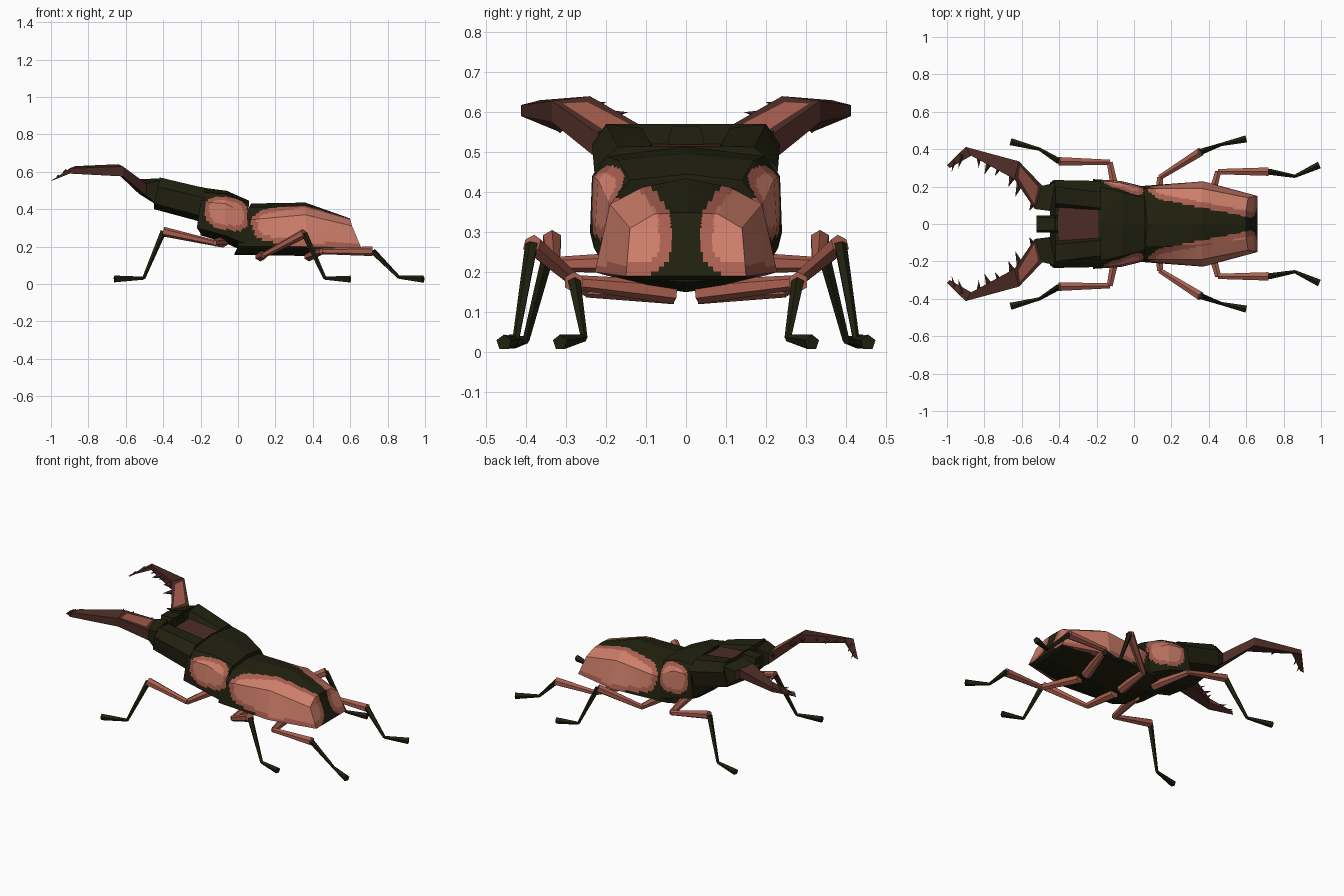
import bpy, bmesh, math
from mathutils import Vector as V

if "Cube" in bpy.data.objects:
    bpy.data.objects.remove(bpy.data.objects["Cube"])


def mat(name, col):
    m = bpy.data.materials.new(name)
    m.diffuse_color = (*col, 1)
    m.use_nodes = True
    m.node_tree.nodes["Principled BSDF"].inputs["Base Color"].default_value = m.diffuse_color
    return m


MATS = [mat("black_olive", (0.015, 0.015, 0.005)),
        mat("terracotta", (0.40, 0.115, 0.08)),
        mat("salmon", (0.62, 0.21, 0.145)),
        mat("dark_brown", (0.075, 0.025, 0.019))]
DARK, TERRA, SALMON, BROWN = range(4)


def finish(name, bm, mirror=True):
    """Turn a bmesh into an object, mirrored left to right across y = 0."""
    me = bpy.data.meshes.new(name)
    bm.to_mesh(me)
    bm.free()
    for m in MATS:
        me.materials.append(m)
    ob = bpy.data.objects.new(name, me)
    bpy.context.collection.objects.link(ob)
    if mirror:
        md = ob.modifiers.new("Mirror", 'MIRROR')
        md.use_axis = (False, True, False)
    return ob


def half_shell(name, sections, paint, nu=1, nv=1):
    """Loft half sections (top centre to bottom centre), close the ends on the
    centre plane, and paint the fine faces by a rule."""
    secs = [[V(p) for p in s] for s in sections]
    flat = lambda s: [V((p.x, 0, p.z)) for p in s]
    secs = [flat(secs[0])] + secs + [flat(secs[-1])]

    def fine(s):
        out = [a.lerp(b, k / nv) for a, b in zip(s, s[1:]) for k in range(nv)]
        return out + [s[-1]]
    secs = [fine(s) for s in secs]
    rows = []
    for s, t in zip(secs, secs[1:]):
        rows += [[a.lerp(b, k / nu) for a, b in zip(s, t)] for k in range(nu)]
    rows.append(secs[-1])
    bm = bmesh.new()
    grid = [[bm.verts.new(p) for p in r] for r in rows]
    for r, q in zip(grid, grid[1:]):
        for i in range(len(r) - 1):
            bm.faces.new((r[i], q[i], q[i + 1], r[i + 1]))
    bmesh.ops.remove_doubles(bm, verts=bm.verts, dist=1e-5)
    bmesh.ops.dissolve_degenerate(bm, edges=bm.edges, dist=1e-5)
    bm.normal_update()
    mid = sum((v.co for v in bm.verts), V()) / len(bm.verts)
    mid.y = 0
    if sum(f.calc_area() * f.normal.dot(f.calc_center_median() - mid) for f in bm.faces) < 0:
        bmesh.ops.reverse_faces(bm, faces=bm.faces)
    for f in bm.faces:
        f.material_index = paint(f.calc_center_median(), f.normal)
    return finish(name, bm)


def patch(dists, r, ring):
    """Rounded patch: dark outside, terracotta rim, salmon inside."""
    m = r - math.sqrt(sum(max(0, r - d) ** 2 for d in dists))
    return DARK if m < 0 else TERRA if m < ring else SALMON


# Abdomen with wing-case patches
def paint_abdomen(c, n):
    seam = 0.14 - 0.2 * (c.x - 0.1)
    low = max(0.19, 0.235 - 0.15 * (c.x - 0.1))
    return patch((c.y - max(0.03, seam), c.z - low, c.x - 0.06), 0.09, 0.03)


half_shell("abdomen", [
    [(.07, 0, .43), (.06, .12, .41), (.03, .19, .34), (0, .2, .2), (-.02, .1, .16), (-.02, 0, .155)],
    [(.36, 0, .435), (.36, .11, .412), (.36, .19, .37), (.37, .228, .2), (.36, .1, .165), (.36, 0, .15)],
    [(.6, 0, .35), (.6, .08, .345), (.61, .14, .31), (.66, .15, .19), (.64, .08, .18), (.64, 0, .175)],
], paint_abdomen, 24, 10)


# Thorax shield with side patches
def paint_thorax(c, n):
    low = 0.29 - 0.15 * (c.x + 0.06)
    return patch((c.y - 0.14 + 0.25 * c.x, c.z - low, c.x + 0.185, 0.06 - c.x, 0.485 - c.z), 0.08, 0.025)


half_shell("thorax", [
    [(-.19, 0, .515), (-.19, .2, .49), (-.2, .235, .44), (-.22, .24, .3), (-.2, .15, .27), (-.2, 0, .26)],
    [(-.06, 0, .498), (-.06, .17, .48), (-.07, .22, .43), (-.07, .23, .26), (-.07, .13, .23), (-.07, 0, .22)],
    [(.06, 0, .445), (.06, .14, .43), (.05, .19, .37), (.05, .2, .21), (.04, .1, .18), (.04, 0, .17)],
], paint_thorax, 14, 12)

# Head: raised side lobes with a sunken brown plate between them
half_shell("head", [
    [(-.43, 0, .52), (-.42, .09, .52), (-.42, .11, .56), (-.42, .2, .57), (-.43, .235, .52),
     (-.45, .22, .43), (-.45, 0, .40)],
    [(-.18, 0, .505), (-.18, .075, .505), (-.18, .085, .515), (-.18, .17, .513), (-.18, .23, .46),
     (-.19, .22, .36), (-.19, 0, .33)],
], lambda c, n: BROWN if c.y < 0.1 and c.x > -0.4 and n.z > 0.7 else DARK, 12)

half_shell("snout", [
    [(-.52, 0, .56), (-.52, .035, .56), (-.52, .045, .52), (-.51, .04, .48), (-.51, 0, .48)],
    [(-.41, 0, .565), (-.41, .035, .565), (-.41, .045, .53), (-.41, .04, .45), (-.41, 0, .45)],
], lambda c, n: DARK)

# Mandibles: (outer x, y), (inner x, y), low z, high z
nodes = [((-.42, .22), (-.45, .07), .42, .565),
         ((-.49, .205), (-.53, .08), .47, .548),
         ((-.615, .335), (-.64, .24), .575, .64),
         ((-.9, .412), (-.87, .365), .59, .63),
         ((-1, .315), (-.985, .3), .55, .56)]
bm = bmesh.new()
rings = [[bm.verts.new(p) for p in ((*o, hi - .012), (*i, hi), (*i, lo + .012), (*o, lo))]
         for o, i, lo, hi in nodes]
flecks = []
for k, (a, b) in enumerate(zip(rings, rings[1:])):
    for j in range(4):
        f = bm.faces.new((a[j], a[(j + 1) % 4], b[(j + 1) % 4], b[j]))
        f.material_index = BROWN if k else DARK
        if k == 1 and j == 0:
            flecks.append(f)
bm.faces.new(rings[0])
bm.faces.new(rings[-1])
bmesh.ops.recalc_face_normals(bm, faces=bm.faces)
bmesh.ops.inset_individual(bm, faces=flecks, thickness=0.028)
for f in flecks:
    f.material_index = TERRA
finish("mandible", bm)


def rod(bm, a, b, r1, r2, sides, mi):
    """Tapered prism from a to b."""
    a, b = V(a), V(b)
    d = b - a
    M = d.to_track_quat('Z', 'Y').to_matrix().to_4x4()
    M.translation = (a + b) / 2
    vs = bmesh.ops.create_cone(bm, cap_ends=True, segments=sides, radius1=r1, radius2=r2,
                               depth=d.length, matrix=M)["verts"]
    for f in {f for v in vs for f in v.link_faces}:
        f.material_index = mi


# Teeth on the inner edge of each mandible
bm = bmesh.new()
for base, tip, r in [((-.92, .37, .60), (-.94, .295, .585), .015),
                     ((-.96, .335, .575), (-.975, .28, .56), .01),
                     ((-.83, .36, .61), (-.83, .30, .615), .013),
                     ((-.77, .335, .61), (-.80, .265, .61), .02),
                     ((-.72, .30, .61), (-.745, .255, .62), .012),
                     ((-.65, .255, .61), (-.67, .20, .625), .02),
                     ((-.61, .215, .59), (-.635, .145, .60), .018),
                     ((-.54, .11, .53), (-.56, .07, .555), .014)]:
    rod(bm, base, tip, r, 0, 4, BROWN)
finish("mandible_teeth", bm)

# Legs: body, hip, knee, ankle, toe
legs = {"front_leg": [(-.08, .08, .225), (-.13, .33, .22), (-.4, .335, .28), (-.505, .4, .03), (-.66, .44, .025)],
        "middle_leg": [(.12, .03, .15), (.14, .25, .155), (.355, .385, .27), (.465, .425, .03), (.6, .455, .024)],
        "rear_leg": [(.38, .03, .15), (.45, .28, .175), (.72, .28, .175), (.86, .255, .035), (.99, .315, .024)]}
for name, p in legs.items():
    bm = bmesh.new()
    rod(bm, p[0], p[1], .03, .018, 6, TERRA)
    rod(bm, p[1], p[2], .016, .026, 6, TERRA)
    rod(bm, p[2], p[3], .017, .009, 5, DARK)
    rod(bm, p[3], p[4], .009, .02, 5, DARK)
    finish(name, bm)
